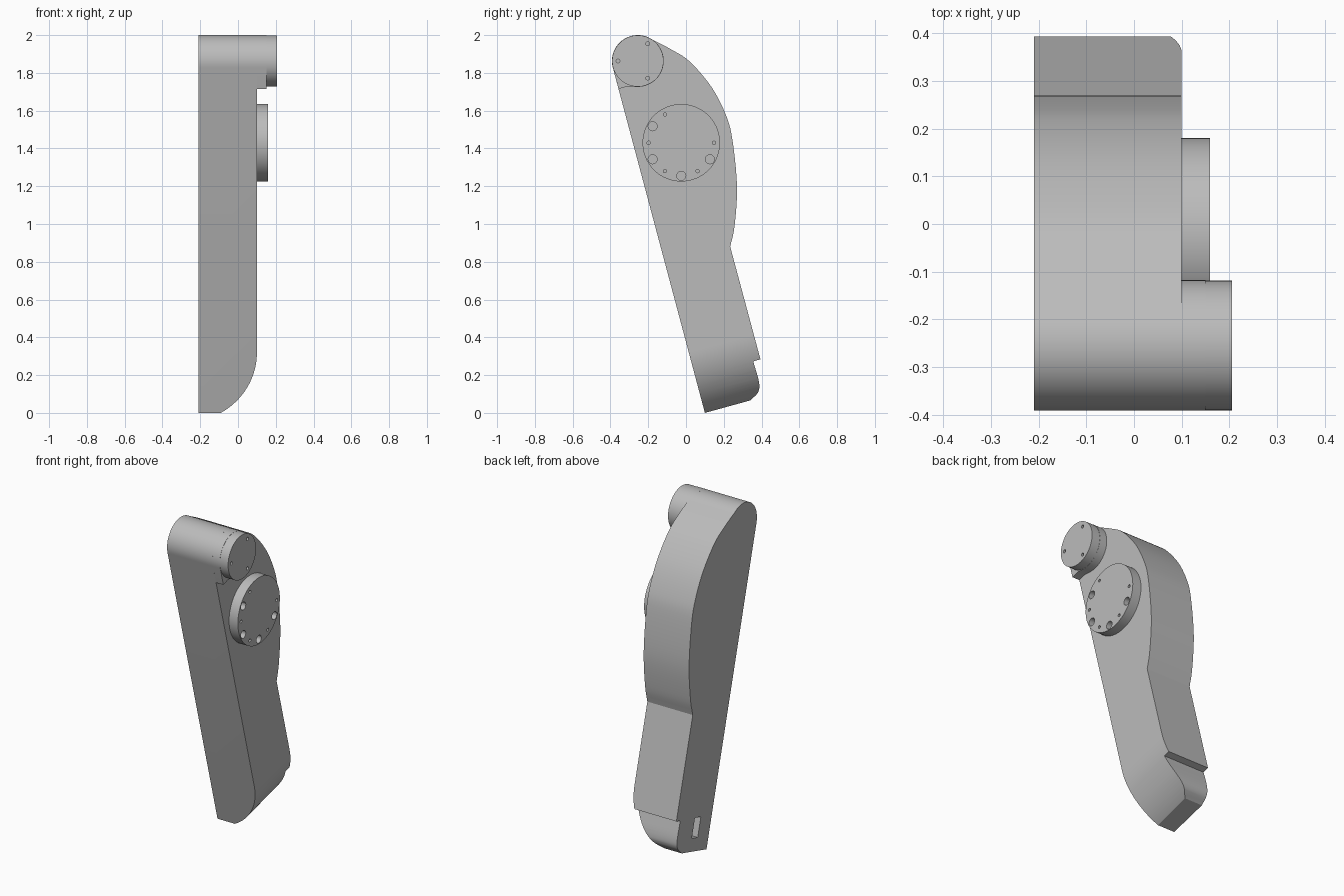
import bpy
import bmesh
from math import sin, cos, radians
from mathutils import Vector

cube = bpy.data.objects.get("Cube")
if cube:
    bpy.data.objects.remove(cube, do_unlink=True)

grey = bpy.data.materials.new("plain grey")
grey.use_nodes = True
colour = (0.5, 0.5, 0.5, 1)
grey.diffuse_color = colour
grey.node_tree.nodes["Principled BSDF"].inputs["Base Color"].default_value = colour

# Leaning frame of the limb: along its length and across it
FOOT = Vector((0, 0.10, 0))
ALONG = Vector((0, -0.257, 0.966))
ACROSS = Vector((0, 0.966, 0.257))


def side(u, v, w):
    return Vector((w, u, v))


def lean(u, v, w):
    return FOOT + Vector((u, 0, 0)) + ALONG * v + ACROSS * w


def arc(cu, cv, r, start, end, n):
    angles = [radians(start + (end - start) * i / n) for i in range(n + 1)]
    return [(cu + r * cos(a), cv + r * sin(a)) for a in angles]


def spline(points, steps=5):
    """Smooth curve through the points."""
    p = [Vector(q) for q in points]
    p = [2 * p[0] - p[1]] + p + [2 * p[-1] - p[-2]]
    out = []
    for a, b, c, d in zip(p, p[1:], p[2:], p[3:]):
        for i in range(steps):
            t = i / steps
            out.append(tuple(0.5 * (2 * b + (c - a) * t + (2 * a - 5 * b + 4 * c - d) * t * t
                                    + (3 * b - a - 3 * c + d) * t ** 3)))
    return out + [tuple(p[-2])]


def prism(name, outline, w0, w1, place=side):
    """Extrude an outline between two depths."""
    bm = bmesh.new()
    ends = [[bm.verts.new(place(u, v, w)) for u, v in outline] for w in (w0, w1)]
    for ring in ends:
        bm.faces.new(ring)
    n = len(outline)
    for i in range(n):
        j = (i + 1) % n
        bm.faces.new((ends[0][i], ends[0][j], ends[1][j], ends[1][i]))
    bmesh.ops.recalc_face_normals(bm, faces=bm.faces)
    mesh = bpy.data.meshes.new(name)
    bm.to_mesh(mesh)
    bm.free()
    mesh.materials.append(grey)
    obj = bpy.data.objects.new(name, mesh)
    bpy.context.collection.objects.link(obj)
    return obj


def select(obj):
    bpy.ops.object.select_all(action='DESELECT')
    obj.select_set(True)
    bpy.context.view_layer.objects.active = obj


def cut(obj, cutter, operation='DIFFERENCE'):
    mod = obj.modifiers.new("cut", 'BOOLEAN')
    mod.operation = operation
    mod.solver = 'EXACT'
    mod.object = cutter
    select(obj)
    bpy.ops.object.modifier_apply(modifier=mod.name)
    bpy.data.objects.remove(cutter, do_unlink=True)


def disc(name, y, z, r, x0, x1, n=64):
    return prism(name, arc(y, z, r, 0, 360, n)[:-1], x0, x1)


def drill(obj, y, z, ring, angles, r, face, depth=0.04):
    for a in angles:
        hy, hz = y + ring * cos(radians(a)), z + ring * sin(radians(a))
        cut(obj, disc("hole cutter", hy, hz, r, face - depth, face + 0.05, 20))


# Main body: side outline, then trimmed to the rounded foot
TOP_Y, TOP_Z, TOP_R = -0.255, 1.863, 0.137
back = spline([(-0.176, 1.975), (-0.08, 1.925), (0.02, 1.86), (0.135, 1.725), (0.21, 1.58),
               (0.245, 1.45), (0.27, 1.2), (0.257, 0.99), (0.234, 0.88)])
heel = spline([(0.356, 0.272), (0.386, 0.165), (0.382, 0.11), (0.34, 0.066)])
outline = ([(0.10, 0)] + arc(TOP_Y, TOP_Z, TOP_R, 195, 62, 24) + back
           + [(0.394, 0.284)] + heel)
body = prism("limb_body", outline, -0.21, 0.15)
envelope = arc(-0.28, 0.33, 0.38, 0, -90, 32) + [(-0.4, -0.05), (-0.4, 2.3), (0.10, 2.3)]
cut(body, prism("foot cutter", envelope, -0.8, 1.2, lean), 'INTERSECT')

# Small slot in the flat side near the foot
slot = [(0.11, 0.08), (0.17, 0.08), (0.17, 0.20), (0.11, 0.20)]
slot = [tuple((FOOT + ACROSS * u + ALONG * v).yz) for u, v in slot]
cut(body, prism("slot cutter", slot, -0.3, -0.13))

# Collar behind the upper pivot, with its small wedge at the front
collar = prism("upper_collar", arc(TOP_Y, TOP_Z, TOP_R, 195, -90, 48)
               + [(-0.31, 1.728), (-0.357, 1.715)], 0.08, 0.15)

# Upper pivot disc with three small holes
pivot = disc("upper_pivot", TOP_Y, TOP_Z, 0.136, 0.145, 0.206)
drill(pivot, TOP_Y, TOP_Z, 0.105, (180, 60, -60), 0.01, 0.206)

# Large joint flange with bolt holes
flange = disc("joint_flange", -0.025, 1.43, 0.205, 0.09, 0.16, 80)
drill(flange, -0.025, 1.43, 0.175, (150, 210, 270, 330), 0.024, 0.16)
drill(flange, -0.025, 1.43, 0.173, (0, 120, 180, 240, 300), 0.009, 0.16)

for obj in (body, collar, pivot, flange):
    select(obj)
    bpy.ops.object.shade_smooth_by_angle(angle=radians(25))
